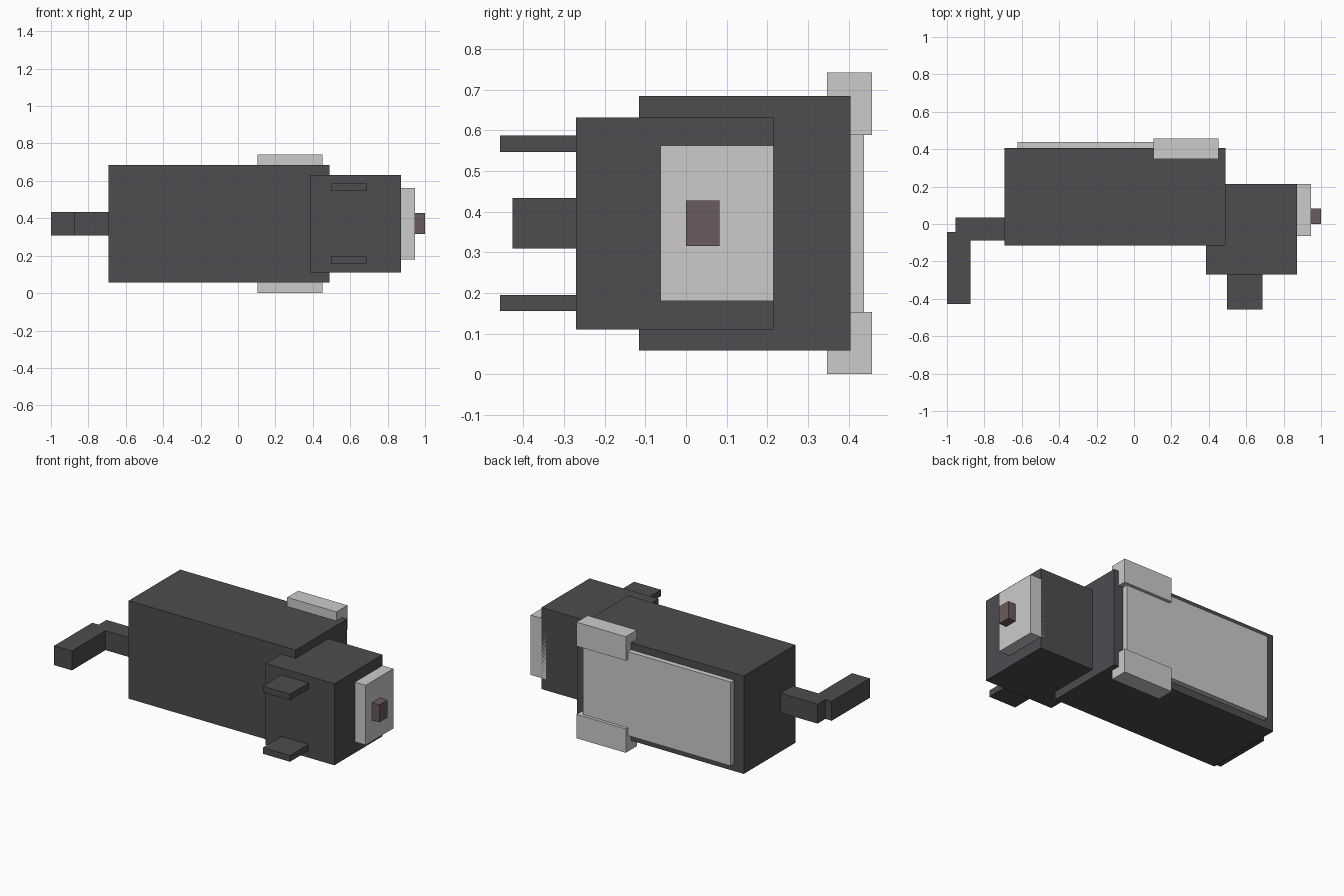
import bpy

if "Cube" in bpy.data.objects:
    bpy.data.objects.remove(bpy.data.objects["Cube"])


def make_material(name, rgb):
    mat = bpy.data.materials.new(name)
    mat.diffuse_color = (*rgb, 1.0)
    mat.use_nodes = True
    mat.node_tree.nodes["Principled BSDF"].inputs["Base Color"].default_value = mat.diffuse_color
    return mat


dark = make_material("dark_fur", (0.075, 0.075, 0.083))
pink = make_material("nose_skin", (0.145, 0.105, 0.11))

MID_Z = 0.371  # the animal lies on its side, symmetric about this height


def box(name, x, y, z, mat=None):
    """Axis-aligned box from (min, max) pairs."""
    spans = (x, y, z)
    bpy.ops.mesh.primitive_cube_add(size=1, location=[(a + b) / 2 for a, b in spans])
    obj = bpy.context.object
    obj.name = name
    obj.scale = [b - a for a, b in spans]
    bpy.ops.object.transform_apply(location=False, rotation=False, scale=True)
    if mat:
        obj.data.materials.append(mat)
    return obj


def box_pair(name, x, y, z, mat=None):
    """Two boxes mirrored about the symmetry plane."""
    box(name + "_lower", x, y, z, mat)
    box(name + "_upper", x, y, (2 * MID_Z - z[1], 2 * MID_Z - z[0]), mat)


# Body and belly patch
box("body", (-0.692, 0.488), (-0.115, 0.405), (0.058, 0.684), dark)
box("belly_patch", (-0.623, 0.42), (0.38, 0.438), (0.103, 0.639))

# Head, muzzle, nose and ears
box("head", (0.385, 0.871), (-0.271, 0.215), (0.11, 0.631), dark)
box("muzzle", (0.84, 0.947), (-0.063, 0.215), (0.18, 0.562))
box("nose", (0.93, 1.0), (0.0, 0.082), (0.315, 0.427), pink)
box_pair("ear", (0.497, 0.688), (-0.458, -0.265), (0.155, 0.195), dark)

# Front feet
box_pair("foot", (0.105, 0.453), (0.347, 0.458), (0.0, 0.153))

# Tail in two segments
box("tail_base", (-0.955, -0.68), (-0.088, 0.036), (0.309, 0.433), dark)
box("tail_tip", (-1.0, -0.875), (-0.427, -0.043), (0.309, 0.433), dark)
